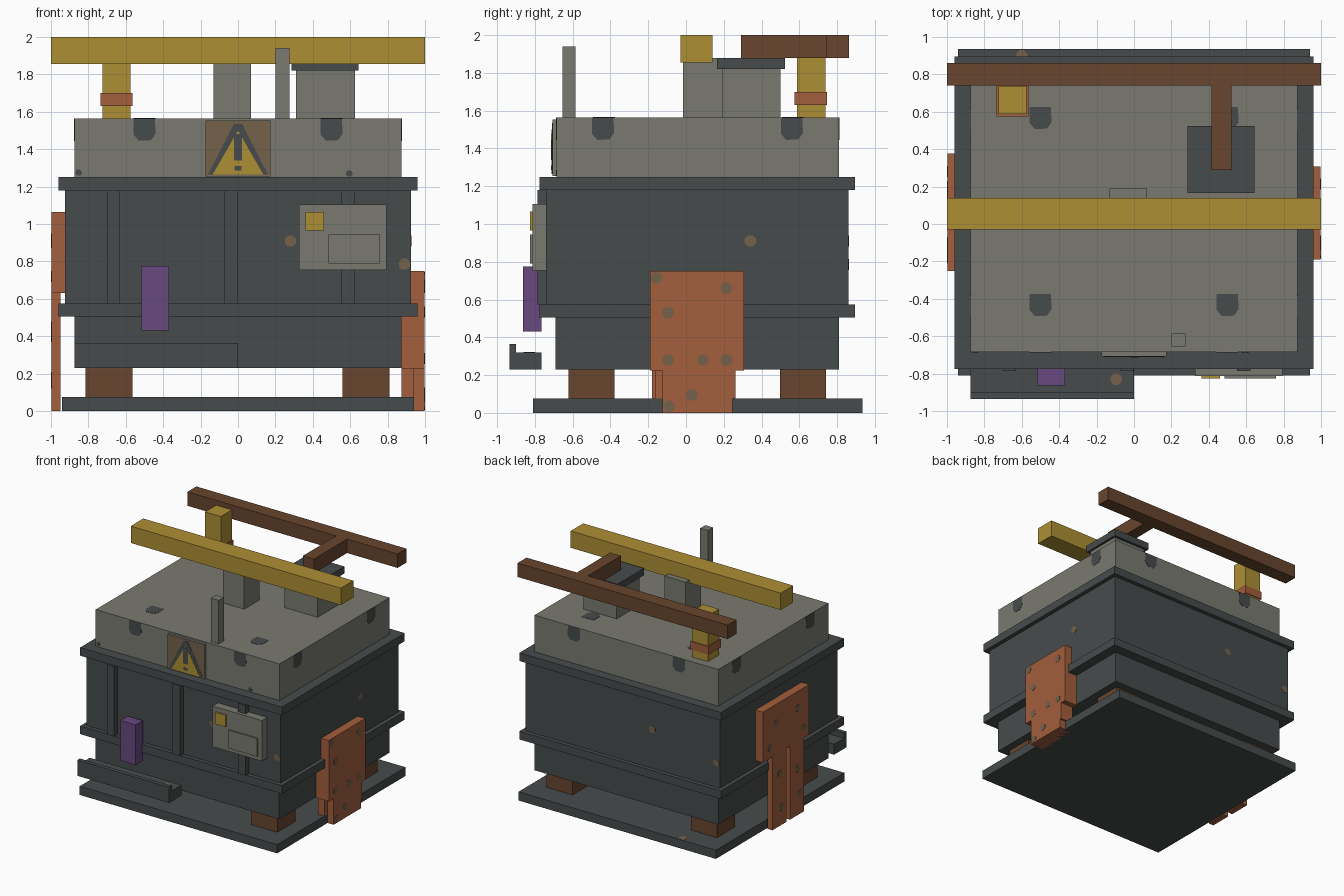
import bpy, bmesh, math
from mathutils import Vector

cube = bpy.data.objects.get("Cube")
if cube:
    bpy.data.objects.remove(cube, do_unlink=True)


def material(name, r, g, b):
    def linear(c):
        c /= 255
        return c / 12.92 if c < 0.04 else ((c + 0.055) / 1.055) ** 2.4
    m = bpy.data.materials.new(name)
    col = (linear(r), linear(g), linear(b), 1)
    m.use_nodes = True
    m.diffuse_color = col
    m.node_tree.nodes["Principled BSDF"].inputs["Base Color"].default_value = col
    return m


YELLOW = material("yellow paint", 174, 143, 53)
GREY = material("light grey metal", 122, 122, 113)
DARK = material("dark steel", 71, 75, 76)
BROWN = material("brown rust", 104, 69, 45)
ORANGE = material("orange rust", 163, 94, 60)
PURPLE = material("purple paint", 104, 72, 128)
TAN = material("tan stain", 117, 98, 76)


def finish(name, bm, mat):
    bmesh.ops.recalc_face_normals(bm, faces=bm.faces)
    mesh = bpy.data.meshes.new(name)
    bm.to_mesh(mesh)
    bm.free()
    mesh.materials.append(mat)
    ob = bpy.data.objects.new(name, mesh)
    bpy.context.collection.objects.link(ob)
    return ob


def box(name, mat, xs, ys, zs):
    """Box between the given limits on each axis."""
    bm = bmesh.new()
    bmesh.ops.create_cube(bm, size=1)
    for v in bm.verts:
        v.co = [r[0] + (c + 0.5) * (r[1] - r[0]) for c, r in zip(v.co, (xs, ys, zs))]
    return finish(name, bm, mat)


def prism(name, mat, pts, side, at, depth=0.002):
    """Flat outline laid on a side at the given plane, raised outward."""
    axis, sign = {"front": (1, -1), "back": (1, 1), "left": (0, 1),
                  "right": (0, -1), "top": (2, 1)}[side]
    bm = bmesh.new()
    ring = []
    for p in pts:
        co = list(p)
        co.insert(axis, at)
        ring.append(bm.verts.new(co))
    face = bm.faces.new(ring)
    out = bmesh.ops.extrude_face_region(bm, geom=[face])["geom"]
    step = Vector((0, 0, 0))
    step[axis] = sign * depth
    bmesh.ops.translate(bm, vec=step, verts=[g for g in out if isinstance(g, bmesh.types.BMVert)])
    return finish(name, bm, mat)


def rect(u0, u1, v0, v1):
    return [(u0, v0), (u1, v0), (u1, v1), (u0, v1)]


def spot(name, mat, u, v, side, at, r=0.032):
    pts = [(u + r * math.cos(a * math.pi / 4 + 0.39), v + r * math.sin(a * math.pi / 4 + 0.39))
           for a in range(8)]
    prism(name, mat, pts, side, at)


# Base, feet and stacked body
box("base_plate", DARK, (-0.94, 0.94), (-0.81, 0.935), (0, 0.075))
for x in (-0.69, 0.685):
    for y in (-0.5, 0.62):
        box("foot", BROWN, (x - 0.125, x + 0.125), (y - 0.122, y + 0.122), (0.075, 0.23))
box("lower_body", DARK, (-0.875, 0.875), (-0.69, 0.81), (0.23, 0.505))
box("lower_flange", DARK, (-0.96, 0.96), (-0.775, 0.895), (0.505, 0.575))
box("main_body", DARK, (-0.925, 0.925), (-0.74, 0.86), (0.575, 1.18))
box("upper_flange", DARK, (-0.96, 0.96), (-0.775, 0.895), (1.18, 1.25))
box("top_cover", GREY, (-0.875, 0.875), (-0.685, 0.81), (1.25, 1.565))
for x in (-0.665, -0.037, 0.587):
    box("front_rib", DARK, (x - 0.035, x + 0.035), (-0.785, -0.74), (0.575, 1.18))

# Front tray, purple canister and control panel
tray = [(-0.935, 0.23), (-0.765, 0.23), (-0.765, 0.32), (-0.9, 0.32), (-0.9, 0.365), (-0.935, 0.365)]
prism("front_tray", DARK, tray, "right", 0.0, 0.875)
box("purple_canister", PURPLE, (-0.515, -0.37), (-0.863, -0.765), (0.43, 0.775))
box("control_panel", GREY, (0.325, 0.795), (-0.812, -0.74), (0.755, 1.105))
box("control_screen", GREY, (0.485, 0.76), (-0.826, -0.812), (0.79, 0.945))
box("control_button", YELLOW, (0.36, 0.46), (-0.826, -0.812), (0.965, 1.065))

# Warning sign
box("sign_board", GREY, (-0.175, 0.175), (-0.706, -0.685), (1.255, 1.553))
prism("sign_face", TAN, rect(-0.172, 0.172, 1.258, 1.55), "front", -0.706)
prism("sign_border", DARK, [(-0.16, 1.265), (0.16, 1.265), (0.022, 1.535), (-0.022, 1.535)],
      "front", -0.708)
prism("sign_triangle", YELLOW, [(-0.135, 1.265), (0.135, 1.265), (0, 1.5)], "front", -0.71)
prism("sign_mark_bar", DARK, rect(-0.022, 0.022, 1.34, 1.48), "front", -0.712)
prism("sign_mark_dot", DARK, rect(-0.018, 0.018, 1.285, 1.31), "front", -0.712)

# Stacks and posts on the cover
box("centre_stack", GREY, (-0.13, 0.07), (-0.015, 0.19), (1.565, 1.88))
box("wide_stack", GREY, (0.31, 0.625), (0.19, 0.5), (1.565, 1.82))
box("wide_stack_cap", DARK, (0.285, 0.645), (0.165, 0.525), (1.82, 1.88))
box("front_post", GREY, (0.2, 0.275), (-0.655, -0.585), (1.565, 1.94))
box("yellow_post", YELLOW, (-0.725, -0.575), (0.587, 0.738), (1.565, 1.96))
box("post_collar", ORANGE, (-0.735, -0.565), (0.575, 0.746), (1.63, 1.7))

# Overhead beams
box("yellow_beam", YELLOW, (-1, 1), (-0.03, 0.14), (1.855, 2))
box("brown_beam", BROWN, (-1, 1), (0.741, 0.862), (1.88, 2))
box("brown_beam_arm", BROWN, (0.415, 0.52), (0.29, 0.741), (1.88, 2))

# Rusty side plates
plate = [(-0.125, 0), (0.245, 0), (0.245, 0.075), (0.262, 0.075), (0.262, 0.225), (0.308, 0.225),
         (0.308, 0.75), (-0.19, 0.75), (-0.19, 0.225), (-0.125, 0.225)]
prism("left_rust_plate", ORANGE, plate, "left", 0.875, 0.123)
box("left_plate_backing", ORANGE, (0.875, 0.94), (-0.165, -0.125), (0.075, 0.225))
box("right_rust_plate", ORANGE, (-0.998, -0.925), (-0.25, 0.378), (0.63, 1.065))
for y0, y1 in ((-0.18, 0.01), (0.06, 0.25)):
    box("right_plate_leg", ORANGE, (-0.998, -0.95), (y0, y1), (0, 0.63))

# Stains on the plates
for y, z in ((-0.155, 0.715), (-0.095, 0.53), (0.215, 0.66), (-0.095, 0.28), (0.09, 0.28),
             (0.215, 0.28), (0.03, 0.095), (-0.09, 0.035)):
    spot("left_plate_stain", TAN, y, z, "left", 0.998)
for y, z in ((0.2, 0.9), (-0.1, 0.92), (0.28, 0.72), (-0.18, 0.72), (0.15, 0.45),
             (-0.1, 0.4), (0.12, 0.15), (-0.12, 0.18)):
    spot("right_plate_stain", TAN, y, z, "right", -0.998)

# Stains on the body, base and tray
for u, v, side, at in ((0.28, 0.91, "front", -0.74), (0.89, 0.785, "front", -0.74),
                       (-0.28, 0.91, "back", 0.86), (-0.89, 0.785, "back", 0.86),
                       (0.34, 0.91, "left", 0.925), (-0.095, -0.83, "top", 0.32),
                       (-0.6, 0.9, "top", 0.075)):
    spot("body_stain", TAN, u, v, side, at)

# Worn patches around the cover
patch = [(-0.058, 0.06), (0.055, 0.06), (0.06, -0.02), (0.035, -0.055), (-0.03, -0.058), (-0.058, -0.025)]
for side, at, mid in (("front", -0.685, 0), ("back", 0.81, 0), ("left", 0.875, 0.06), ("right", -0.875, 0.06)):
    for d in (-0.5, 0.5):
        prism("cover_patch", DARK, [(mid + d + u, 1.503 + v) for u, v in patch], side, at)
for x in (-0.5, 0.5):
    for y in (-0.435, 0.565):
        prism("cover_top_patch", DARK, [(x + u, y + v) for u, v in patch], "top", 1.565)
for x, z in ((-0.852, 1.275), (0.595, 1.27)):
    spot("cover_speck", DARK, x, z, "front", -0.685, 0.018)
